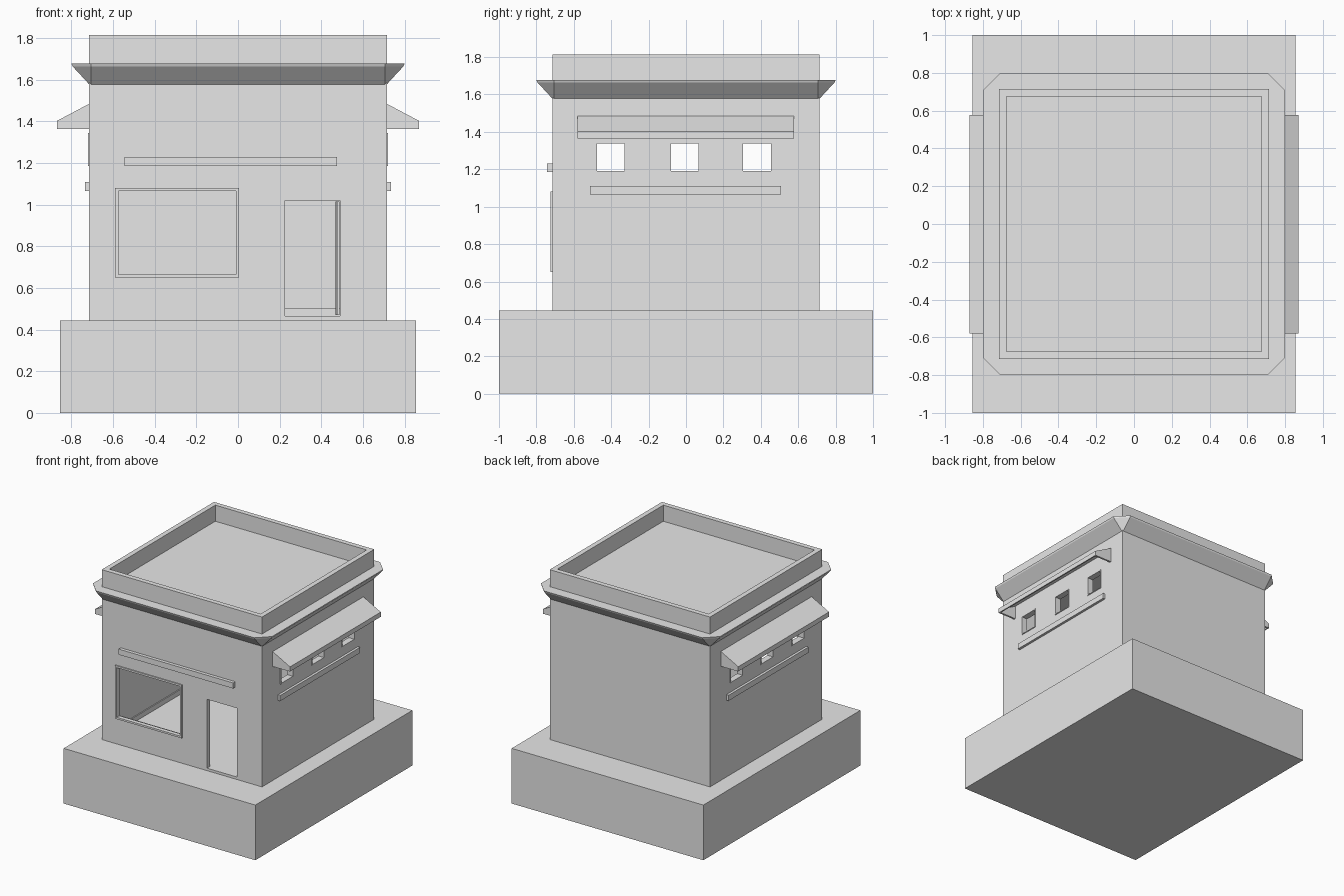
import bpy, bmesh
from mathutils import Vector

old = bpy.data.objects.get("Cube")
if old:
    bpy.data.objects.remove(old, do_unlink=True)

# One plain plaster colour
plaster = bpy.data.materials.new("plaster_grey")
plaster.use_nodes = True
GREY = (0.8, 0.8, 0.8, 1)
plaster.diffuse_color = GREY
plaster.node_tree.nodes["Principled BSDF"].inputs["Base Color"].default_value = GREY


def finish(name, bm):
    bmesh.ops.recalc_face_normals(bm, faces=bm.faces)
    mesh = bpy.data.meshes.new(name)
    bm.to_mesh(mesh)
    bm.free()
    mesh.materials.append(plaster)
    ob = bpy.data.objects.new(name, mesh)
    bpy.context.collection.objects.link(ob)
    return ob


def add_box(bm, lo, hi):
    lo, hi = Vector(lo), Vector(hi)
    verts = bmesh.ops.create_cube(bm, size=1)["verts"]
    for v in verts:
        v.co = (lo + hi) / 2 + v.co * (hi - lo)


def boxes(name, spans):
    bm = bmesh.new()
    for lo, hi in spans:
        add_box(bm, lo, hi)
    return finish(name, bm)


def cut(ob, lo, hi):
    """Subtract a box from an object."""
    cutter = boxes("cutter", [(lo, hi)])
    cutter.hide_render = True
    mod = ob.modifiers.new("cut", "BOOLEAN")
    mod.operation = "DIFFERENCE"
    mod.solver = "EXACT"
    mod.object = cutter
    with bpy.context.temp_override(object=ob, active_object=ob):
        bpy.ops.object.modifier_apply(modifier=mod.name)
    bpy.data.objects.remove(cutter, do_unlink=True)


def frame(name, to_3d, a0, a1, z0, z1, w, d0, d1):
    """Rectangular trim of width w, from depth d0 to d1."""
    bars = [(a0, a1, z0, z0 + w), (a0, a1, z1 - w, z1),
            (a0, a0 + w, z0 + w, z1 - w), (a1 - w, a1, z0 + w, z1 - w)]
    return boxes(name, [(to_3d(p, d0, r), to_3d(q, d1, s)) for p, q, r, s in bars])


W = 0.715       # wall half width
INNER = 0.675   # room half width
FLOOR = 0.465
GROUND = 0.445

# Plinth
boxes("plinth", [((-0.855, -1, 0), (0.855, 1, GROUND))])

# Building shell with room, roof well and openings
walls = boxes("walls", [((-W, -W, GROUND), (W, W, 1.815))])
cut(walls, (-INNER, -INNER, FLOOR), (INNER, INNER, 1.64))
cut(walls, (-INNER, -INNER, 1.685), (INNER, INNER, 2))
cut(walls, (-0.58, -1, 0.66), (-0.005, -0.5, 1.075))
cut(walls, (0.225, -1, FLOOR), (0.49, -0.5, 1.02))
window_y = (-0.403, -0.007, 0.38)
for y in window_y:
    cut(walls, (-1, y - 0.075, 1.19), (1, y + 0.075, 1.34))

# Front window trim and ledge
frame("front_window_frame", lambda a, d, z: (a, -d, z),
      -0.59, 0.005, 0.65, 1.08, 0.015, 0.69, 0.724)
boxes("front_ledge", [((-0.545, -0.742, 1.185), (0.475, -W, 1.23))])

# Door leaf standing open inside
door = boxes("door_leaf", [((-0.012, 0, FLOOR + 0.005), (0, 0.25, 1.015))])
door.location = (0.488, -0.685, 0)
door.rotation_euler.z = 0.03

# Skirting boards inside the room
S = INNER - 0.008
boxes("skirting", [((-INNER, -INNER, FLOOR), (-S, INNER, 0.505)),
                   ((S, -INNER, FLOOR), (INNER, INNER, 0.505)),
                   ((-S, S, FLOOR), (S, INNER, 0.505))])

# Cornice flaring out from the wall, with clipped corners
bm = bmesh.new()
rings = []
for outer, z in ((0.707, 1.57), (0.795, 1.665), (0.8, 1.678)):
    ring = []
    for sx, sy in ((1, 1), (-1, 1), (-1, -1), (1, -1)):
        pair = [(outer * sx, 0.707 * sy), (0.707 * sx, outer * sy)]
        if sx * sy < 0:
            pair.reverse()
        ring += [bm.verts.new((x, y, z)) for x, y in pair]
    rings.append(ring)
for low, high in zip(rings, rings[1:]):
    for i in range(8):
        j = (i + 1) % 8
        bm.faces.new((low[i], low[j], high[j], high[i]))
bm.faces.new(rings[0])
bm.faces.new(rings[-1])
bmesh.ops.remove_doubles(bm, verts=bm.verts, dist=0.0001)
finish("cornice", bm)


def prism(bm, profile, y0, y1):
    """Extrude an x-z profile along y."""
    face = bm.faces.new([bm.verts.new((x, y0, z)) for x, z in profile])
    out = bmesh.ops.extrude_face_region(bm, geom=[face])["geom"]
    bmesh.ops.translate(bm, vec=(0, y1 - y0, 0),
                        verts=[g for g in out if isinstance(g, bmesh.types.BMVert)])


# Side details, the same on both sides
for side, s in (("left", 1), ("right", -1)):
    # Hollow awning: sloping top, front lip and two end panels
    bm = bmesh.new()
    end = [(W, 1.365), (0.87, 1.365), (0.87, 1.403), (W, 1.485)]
    hood = [(W, 1.485), (0.87, 1.403), (0.87, 1.365),
            (0.86, 1.365), (0.86, 1.397), (W, 1.474)]
    for profile, y0, y1 in ((end, -0.58, -0.565), (hood, -0.565, 0.562), (end, 0.562, 0.577)):
        prism(bm, [(s * x, z) for x, z in profile], y0, y1)
    finish(side + "_awning", bm)

    boxes(side + "_ledge", [((min(s * W, s * 0.735), -0.512, 1.065),
                             (max(s * W, s * 0.735), 0.507, 1.11))])
    for i, y in enumerate(window_y):
        frame(f"{side}_window_frame_{i + 1}",
              lambda a, d, z: (s * d, a, z),
              y - 0.08, y + 0.08, 1.185, 1.345, 0.006, 0.67, 0.72)
